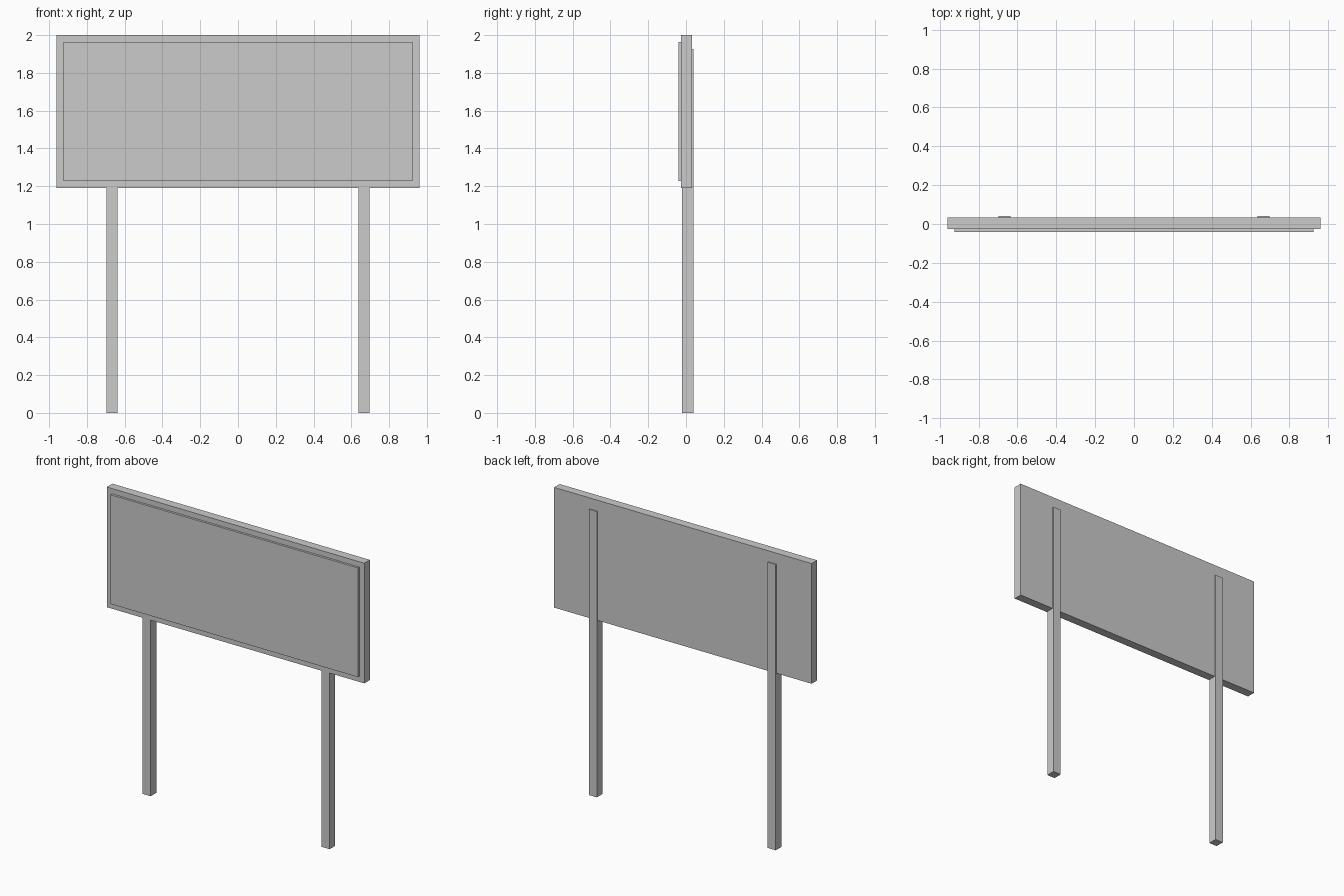
import bpy
import bmesh
from mathutils import Vector

if "Cube" in bpy.data.objects:
    bpy.data.objects.remove(bpy.data.objects["Cube"])


def box(name, lo, hi):
    """Axis-aligned box between two corners."""
    lo, hi = Vector(lo), Vector(hi)
    bm = bmesh.new()
    bmesh.ops.create_cube(bm, size=1)
    bmesh.ops.scale(bm, vec=hi - lo, verts=bm.verts)
    mesh = bpy.data.meshes.new(name)
    bm.to_mesh(mesh)
    bm.free()
    obj = bpy.data.objects.new(name, mesh)
    obj.location = (lo + hi) / 2
    bpy.context.collection.objects.link(obj)
    return obj


# Main board
box("board", (-0.96, -0.026, 1.19), (0.96, 0.033, 2.0))

# Raised front panel, seated slightly into the board
box("front_panel", (-0.923, -0.041, 1.228), (0.923, -0.02, 1.964))

# Two posts, standing slightly proud of the back of the board
for side, x in (("left", -0.667), ("right", 0.667)):
    box(f"{side}_post", (x - 0.03, -0.02, 0), (x + 0.03, 0.04, 1.926))
